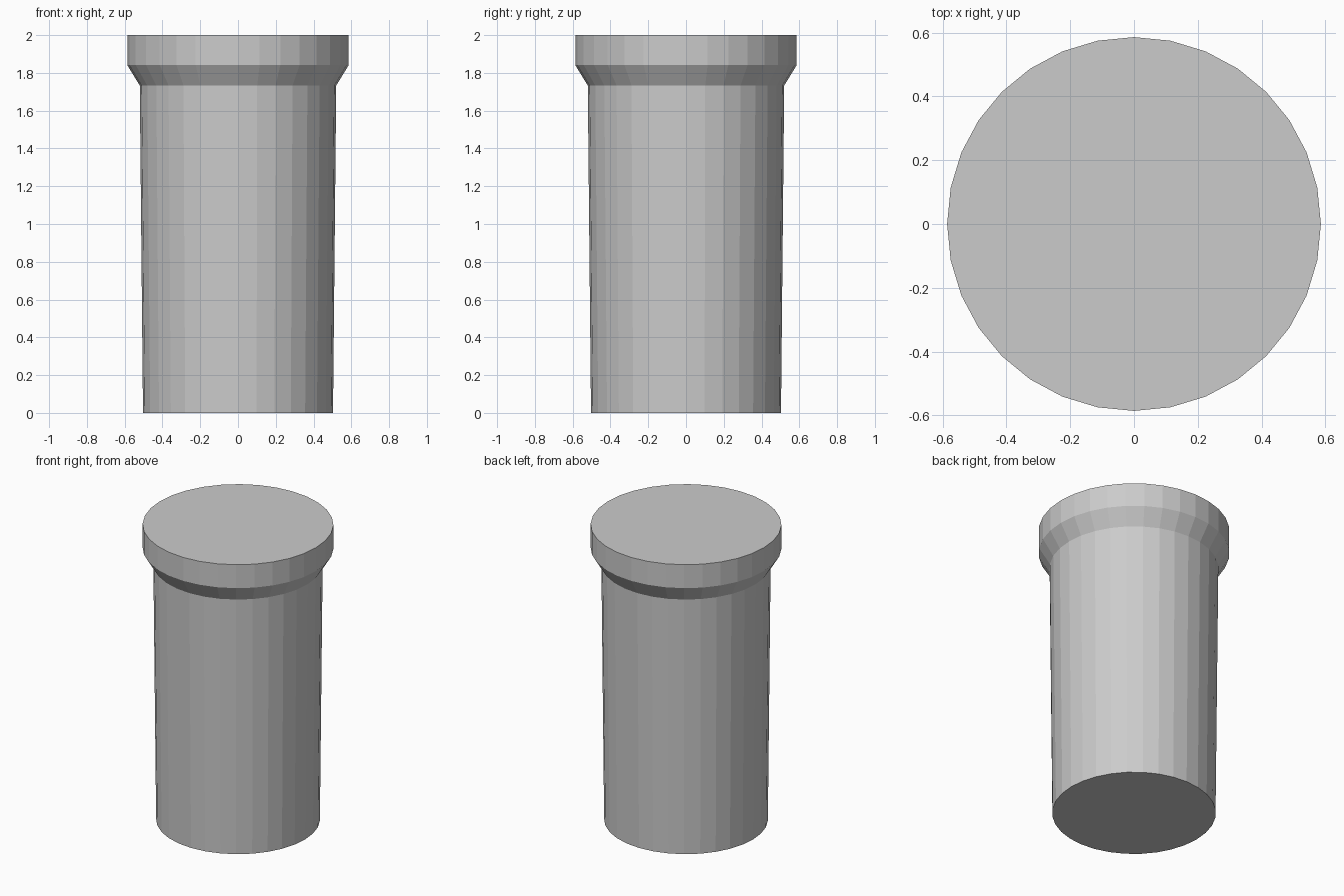
import bpy, bmesh
from math import cos, sin, tau

if "Cube" in bpy.data.objects:
    bpy.data.objects.remove(bpy.data.objects["Cube"])

SIDES = 32
# (radius, height): tapered shaft, flared collar, straight rim
PROFILE = [(0.503, 0.0), (0.52, 1.733), (0.586, 1.841), (0.586, 2.0)]

bm = bmesh.new()
rings = [[bm.verts.new((r * cos(tau * i / SIDES), r * sin(tau * i / SIDES), z))
          for i in range(SIDES)] for r, z in PROFILE]

# Side walls
for low, high in zip(rings, rings[1:]):
    for i in range(SIDES):
        j = (i + 1) % SIDES
        bm.faces.new((low[i], low[j], high[j], high[i]))

# Flat end caps
bm.faces.new(rings[0][::-1])
bm.faces.new(rings[-1])

mesh = bpy.data.meshes.new("flared_column")
bm.to_mesh(mesh)
bm.free()
column = bpy.data.objects.new("flared_column", mesh)
bpy.context.collection.objects.link(column)
